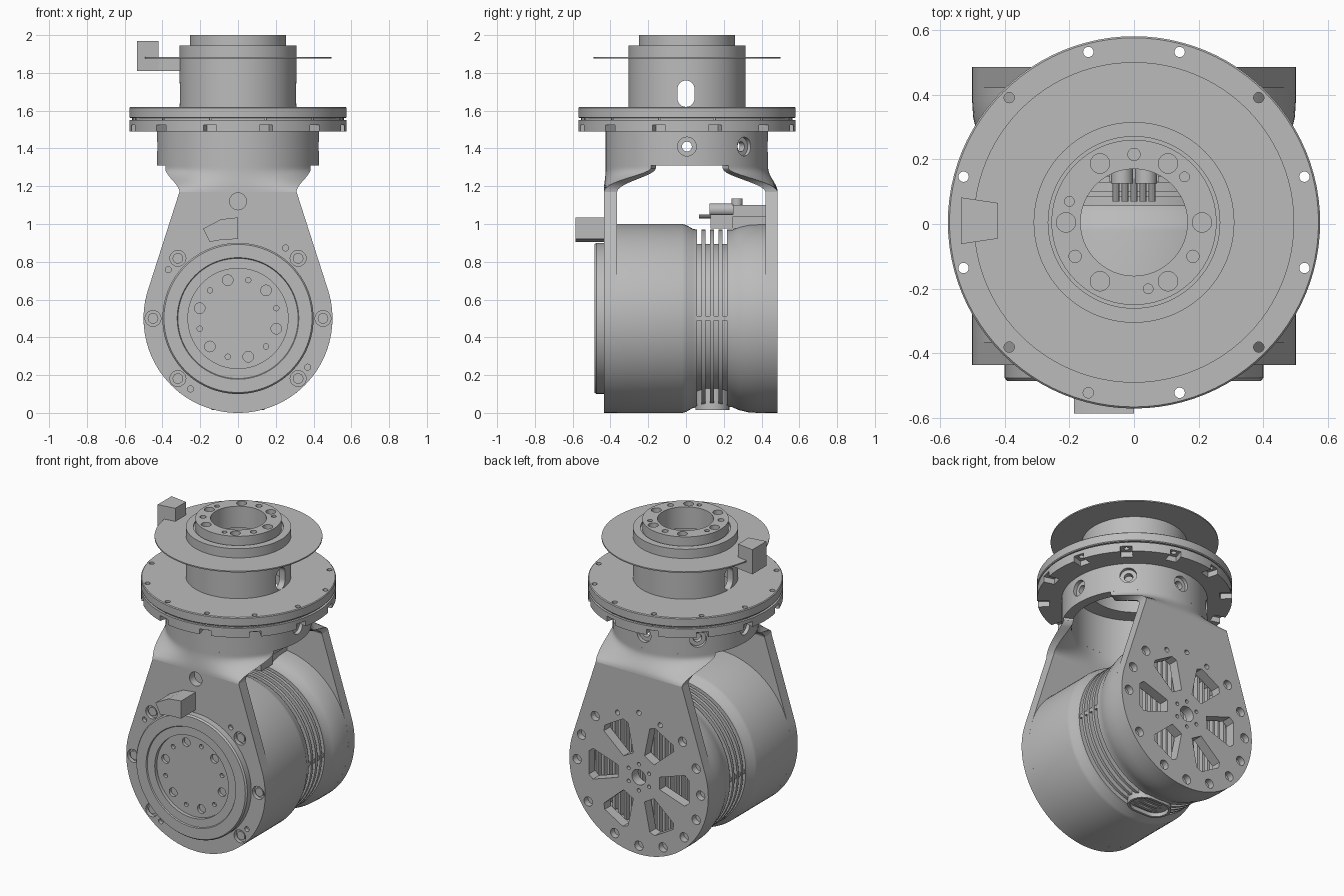
import bpy, bmesh, math
from mathutils import Vector, Matrix

if "Cube" in bpy.data.objects:
    bpy.data.objects.remove(bpy.data.objects["Cube"])

grey = bpy.data.materials.new("satin_grey")
grey.use_nodes = True
grey.diffuse_color = (0.5, 0.5, 0.5, 1)
grey.node_tree.nodes["Principled BSDF"].inputs["Base Color"].default_value = (0.5, 0.5, 0.5, 1)

AXIS_Y = 0.005   # tower axis
DRUM_Z = 0.5     # drum axis height
X, Y, Z = Vector((1, 0, 0)), Vector((0, 1, 0)), Vector((0, 0, 1))


def add_loft(bm, rings, closed=False):
    """Bridge equal rings of points; cap the ends unless the loft closes on itself."""
    rows = [[bm.verts.new(p) for p in ring] for ring in rings]
    n = len(rows[0])
    for i in range(len(rows) if closed else len(rows) - 1):
        a, b = rows[i], rows[(i + 1) % len(rows)]
        for j in range(n):
            bm.faces.new((a[j], a[(j + 1) % n], b[(j + 1) % n], b[j]))
    if not closed:
        bm.faces.new(rows[0])
        bm.faces.new(rows[-1])


def make(name, bm):
    bmesh.ops.remove_doubles(bm, verts=bm.verts, dist=1e-5)
    bmesh.ops.recalc_face_normals(bm, faces=bm.faces)
    mesh = bpy.data.meshes.new(name)
    bm.to_mesh(mesh)
    bm.free()
    obj = bpy.data.objects.new(name, mesh)
    bpy.context.collection.objects.link(obj)
    mesh.materials.append(grey)
    smooth(mesh)
    return obj


def smooth(mesh):
    mesh.shade_smooth()
    mesh.set_sharp_from_angle(angle=math.radians(28))


def loft(name, rings, closed=False):
    bm = bmesh.new()
    add_loft(bm, rings, closed)
    return make(name, bm)


def lathe(name, profile, along_y=False, seg=96):
    """Turn a closed (radius, height) profile round the tower axis or the drum axis."""
    rings = []
    for i in range(seg):
        c, s = math.cos(math.tau * i / seg), math.sin(math.tau * i / seg)
        rings.append([(r * c, h, DRUM_Z + r * s) if along_y else (r * c, AXIS_Y + r * s, h)
                      for r, h in profile])
    return loft(name, rings, True)


def tube(name, r0, r1, h0, h1, along_y=False):
    return lathe(name, [(r0, h0), (r1, h0), (r1, h1), (r0, h1)], along_y)


def prism_rings(points, h0, h1, axis):
    place = {"x": lambda a, b, h: (h, a, b), "y": lambda a, b, h: (a, h, b),
             "z": lambda a, b, h: (a, b, h)}[axis]
    return [[place(a, b, h) for a, b in points] for h in (h0, h1)]


def prism(name, points, h0, h1, axis):
    return loft(name, prism_rings(points, h0, h1, axis))


def rect(a0, a1, b0, b1):
    return [(a0, b0), (a1, b0), (a1, b1), (a0, b1)]


def stadium(ca, cb, half_len, r, upright=False, n=12):
    pts = []
    for side in (0, 1):
        for i in range(n + 1):
            t = math.pi * (i / n + side - 0.5)
            a, b = r * math.cos(t) + (half_len, -half_len)[side], r * math.sin(t)
            pts.append((ca - b, cb + a) if upright else (ca + a, cb + b))
    return pts


def add_cyl(bm, centre, direction, r, length, seg=24):
    m = Matrix.Translation(centre) @ direction.to_track_quat("Z", "Y").to_matrix().to_4x4()
    bmesh.ops.create_cone(bm, cap_ends=True, segments=seg, radius1=r, radius2=r,
                          depth=length, matrix=m)


def polar(r, deg):
    return r * math.cos(math.radians(deg)), r * math.sin(math.radians(deg))


def tower_pt(r, deg, z):
    a, b = polar(r, deg)
    return Vector((a, AXIS_Y + b, z))


def drum_pt(r, deg, y):
    a, b = polar(r, deg)
    return Vector((a, y, DRUM_Z + b))


def cut(obj, bm):
    """Subtract the cutter geometry and bake the result."""
    tool = make("cutter", bm)
    mod = obj.modifiers.new("cut", "BOOLEAN")
    mod.operation, mod.solver, mod.object, mod.use_self = "DIFFERENCE", "EXACT", tool, True
    deps = bpy.context.evaluated_depsgraph_get()
    mesh = bpy.data.meshes.new_from_object(obj.evaluated_get(deps))
    obj.modifiers.clear()
    obj.data = mesh
    smooth(mesh)
    bpy.data.objects.remove(tool)


# Tower: hollow tube, bolted top ring, thin encoder disc and reader
tower = lathe("tower_tube", [(0.27, 1.6), (0.31, 1.6), (0.31, 1.945), (0.265, 1.945), (0.265, 1.935),
                             (0.165, 1.935), (0.165, 1.86), (0.27, 1.86)])
bm = bmesh.new()
add_loft(bm, prism_rings(stadium(0, 1.69, 0.025, 0.045, True), -0.5, 0.5, "x"))
cut(tower, bm)

top_ring = tube("top_ring", 0.165, 0.255, 1.93, 2.0)
bm = bmesh.new()
for k in range(6):
    add_cyl(bm, tower_pt(0.21, 60 * k, 2.0), Z, 0.03, 0.09)
for k in range(3):
    add_cyl(bm, tower_pt(0.21, 90 + 120 * k, 2.0), Z, 0.019, 0.06)
    add_cyl(bm, tower_pt(0.21, 42 + 120 * k, 2.0), Z, 0.015, 0.06)
cut(top_ring, bm)

tube("encoder_disc", 0.3, 0.495, 1.877, 1.885)
prism("encoder_reader", [(-0.535, -0.062), (-0.42, -0.045), (-0.42, 0.065), (-0.535, 0.082)],
      1.81, 1.97, "z")
prism("encoder_bracket", rect(-0.45, -0.295, -0.045, 0.06), 1.81, 1.876, "z")

# Flange pair with bolt holes and edge pockets
upper = lathe("flange_upper", [(0.27, 1.56), (0.57, 1.56), (0.575, 1.565), (0.575, 1.615),
                               (0.57, 1.62), (0.27, 1.62)])
lower = lathe("flange_lower", [(0.37, 1.49), (0.575, 1.49), (0.575, 1.55), (0.56, 1.55),
                               (0.56, 1.562), (0.37, 1.562)])
holes, pockets = bmesh.new(), bmesh.new()
for k in range(12):
    deg = 15 + 30 * k
    add_cyl(holes, tower_pt(0.545, deg, 1.58), Z, 0.016, 0.2)
    add_cyl(pockets, tower_pt(0.545, deg, 1.54), Z, 0.016, 0.2)
    m = Matrix.Translation(tower_pt(0.56, deg, 1.495)) @ Matrix.Rotation(math.radians(deg), 4, "Z")
    bmesh.ops.create_cube(pockets, size=1, matrix=m @ Matrix.Diagonal((0.11, 0.07, 0.06, 1)))
cut(upper, holes)
cut(lower, pockets)

# Neck ring with counterbored side holes
neck = tube("neck_ring", 0.37, 0.43, 1.31, 1.495)
bm = bmesh.new()
for k in range(5):
    d = Vector((*polar(1, 45 * k), 0))
    add_cyl(bm, tower_pt(0.43, 45 * k, 1.41), d, 0.05, 0.05)
    add_cyl(bm, tower_pt(0.4, 45 * k, 1.41), d, 0.026, 0.2)
cut(neck, bm)

# Fork arms: teardrop plates that blend into the neck
ARM_TOP, ARM_W = 1.17, 0.31
teardrop = [(ARM_W, ARM_TOP), (-ARM_W, ARM_TOP)]
for i in range(73):
    a, b = polar(0.5, 161 + 218 * i / 72)
    teardrop.append((a, DRUM_Z + b))


def arm(name, side, inner, outer, top_w):
    plate = prism(name + "_plate", teardrop, AXIS_Y + side * inner, AXIS_Y + side * outer, "y")
    rings = []
    for i in range(13):
        t = min(i / 10, 1)
        s = t * t * (3 - 2 * t)
        w = ARM_W + (top_w - ARM_W) * s
        ring = []
        for flat, rad, us in ((outer, 0.43, range(-16, 17)), (inner, 0.37, range(16, -17, -1))):
            for u in us:
                x = w * u / 16 * (1 + (rad / 0.43 - 1) * s)
                arc = math.sqrt(max(rad * rad - x * x, 0))
                ring.append((x, AXIS_Y + side * (flat + (arc - flat) * s), ARM_TOP + 0.0125 * i))
        rings.append(ring)
    loft(name + "_shoulder", rings)
    return plate


front = arm("front_arm", -1, 0.37, 0.44, 0.385)
back = arm("back_arm", 1, 0.415, 0.48, 0.37)

# Front plate bolts, dowels and cable hole
bm = bmesh.new()
bolts = bmesh.new()
for deg in (0, 45, 135, 180, 225, 315):
    add_cyl(bm, drum_pt(0.45, deg, -0.435), Y, 0.042, 0.05)
    add_cyl(bolts, drum_pt(0.45, deg, -0.41), Y, 0.028, 0.03)
for deg in (56, 145, -35, -124):
    add_cyl(bm, drum_pt(0.45, deg, -0.435), Y, 0.016, 0.05)
add_cyl(bm, Vector((0, -0.435, 1.12)), Y, 0.045, 0.1)
cut(front, bm)
make("front_bolts", bolts)

# Back plate windows, hub hole and bolt ring
bm = bmesh.new()
for k in range(6):
    m = Matrix.Rotation(math.radians(60 * k), 2)
    pts = [m @ Vector(p) for p in ((0.15, -0.04), (0.33, -0.1), (0.36, -0.075),
                                   (0.36, 0.075), (0.33, 0.1), (0.15, 0.04))]
    add_loft(bm, prism_rings([(p.x, DRUM_Z + p.y) for p in pts], 0.39, 0.52, "y"))
    add_cyl(bm, drum_pt(0.085, 30 + 60 * k, 0.48), Y, 0.012, 0.06, 12)
for deg in (-137, -113, -90, -67, -35, -158, 0, 22, 45, 135, 158, 180):
    add_cyl(bm, drum_pt(0.445, deg, 0.48), Y, 0.03, 0.07)
for r, deg, size in ((0, 0, 0.05), (0.42, 90, 0.016), (0.41, 68, 0.016), (0.41, 112, 0.016)):
    add_cyl(bm, drum_pt(r, deg, 0.48), Y, size, 0.2 if r == 0 else 0.06)
cut(back, bm)

# Drum with cooling grooves and a recessed rear
profile = [(0, -0.367), (0.5, -0.367), (0.5, -0.02), (0.495, 0), (0.475, 0.035)]
for c in (0.07, 0.115, 0.16, 0.205):
    profile += [(0.47, c - 0.013), (0.395, c - 0.013), (0.395, c + 0.013), (0.47, c + 0.013)]
profile += [(0.47, 0.245), (0.485, 0.28), (0.497, 0.33), (0.5, 0.38), (0.5, 0.422),
            (0.4, 0.422), (0.4, 0.36), (0, 0.36)]
lathe("drum", profile, True)
for name, side in (("left", 1), ("right", -1)):
    prism(name + "_fin_bar", rect(side * 0.38, side * 0.465, 0.488, 0.512), 0.04, 0.24, "y")
bm = bmesh.new()
for i in range(-9, 10):
    x = 0.04 * i
    h = math.sqrt(0.39 ** 2 - x * x)
    add_loft(bm, prism_rings(rect(x - 0.008, x + 0.008, DRUM_Z - h, DRUM_Z + h), 0.35, 0.4, "y"))
make("rear_cooling_ribs", bm)

# Front cover: stepped ring around a drilled output disc
cover = lathe("front_cover", [(0, -0.42), (0.4, -0.42), (0.4, -0.475), (0.392, -0.485), (0.322, -0.485),
                              (0.318, -0.478), (0.265, -0.478), (0.265, -0.455), (0, -0.455)], True)
bm = bmesh.new()
for k in range(6):
    add_cyl(bm, drum_pt(0.21, 45 + 60 * k, -0.455), Y, 0.028, 0.06)
    add_cyl(bm, drum_pt(0.21, 15 + 60 * k, -0.455), Y, 0.014, 0.04)
cut(cover, bm)
prism("front_sensor", [(-0.185, 0.975), (-0.15, 0.905), (-0.08, 0.918), (0, 0.92), (0, 1.035),
                       (-0.09, 1.025)], -0.585, -0.43, "y")

# Cable connector above the drum
prism("connector_body", rect(-0.075, 0.075, 0.13, 0.25), 0.975, 1.05, "z")
prism("connector_base", rect(-0.06, 0.06, 0.22, 0.42), 0.975, 1.04, "z")
prism("connector_clamp", rect(-0.08, 0.08, 0.25, 0.42), 1.04, 1.1, "z")
bm = bmesh.new()
for x in (-0.037, 0.037):
    add_cyl(bm, Vector((x, 0.19, 1.075)), Y, 0.034, 0.13)
    add_cyl(bm, Vector((x, 0.27, 1.11)), Z, 0.03, 0.05)
for i in range(5):
    add_cyl(bm, Vector((0.028 * (i - 2), 0.105, 1.04)), Y, 0.011, 0.07, 10)
make("connector_plugs", bm)

# Oval port under the drum
port = prism("bottom_port", stadium(0, 0.14, 0.05, 0.09), 0.015, 0.15, "z")
bm = bmesh.new()
add_loft(bm, prism_rings(stadium(0, 0.14, 0.05, 0.075), -0.05, 0.04, "z"))
cut(port, bm)
